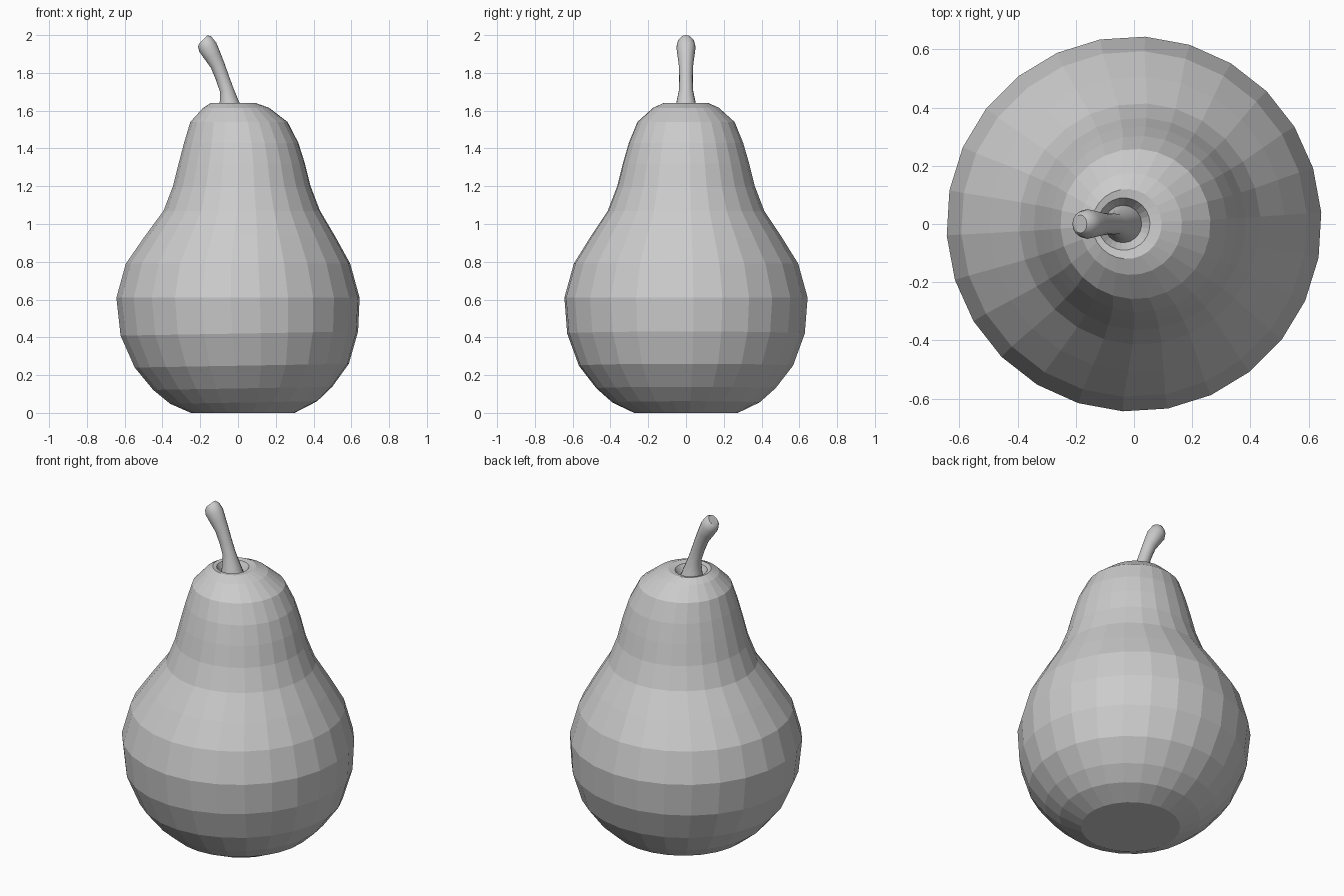
import bpy, bmesh
from math import sin, cos, radians, tau

if "Cube" in bpy.data.objects:
    bpy.data.objects.remove(bpy.data.objects["Cube"])


def ring_loft(name, rings, sides, start=0.0):
    """Loft closed rings: (centre x, centre z, radius, tilt in degrees toward -x)."""
    bm = bmesh.new()
    loops = []
    for cx, cz, r, tilt in rings:
        t = radians(tilt)
        loop = []
        for i in range(sides):
            a = start + tau * i / sides
            u, v = r * cos(a), r * sin(a)
            loop.append(bm.verts.new((cx + u * cos(t), v, cz + u * sin(t))))
        loops.append(loop)
    for lo, hi in zip(loops, loops[1:]):
        for i in range(sides):
            j = (i + 1) % sides
            bm.faces.new((lo[i], lo[j], hi[j], hi[i]))
    bm.faces.new(loops[0][::-1])
    bm.faces.new(loops[-1])
    bmesh.ops.recalc_face_normals(bm, faces=bm.faces)
    mesh = bpy.data.meshes.new(name)
    bm.to_mesh(mesh)
    bm.free()
    obj = bpy.data.objects.new(name, mesh)
    bpy.context.collection.objects.link(obj)
    return obj


# Fruit body: faceted, slightly lopsided, with a dimple at the top
body_rings = [
    (0.025, 0.00, 0.275, 0), (0.03, 0.055, 0.39, 1), (0.025, 0.13, 0.475, 1),
    (0.02, 0.25, 0.568, 1), (0.007, 0.42, 0.63, 1), (0.0, 0.61, 0.645, 0),
    (0.0, 0.79, 0.595, 0), (0.01, 0.93, 0.508, 0), (0.02, 1.07, 0.415, 0),
    (0.02, 1.20, 0.365, 0), (0.02, 1.32, 0.335, 0), (0.017, 1.43, 0.303, 0),
    (0.005, 1.54, 0.258, 0), (-0.01, 1.615, 0.175, 0), (-0.025, 1.64, 0.12, 0),
    (-0.035, 1.635, 0.09, 0), (-0.04, 1.575, 0.055, 0),
]
ring_loft("pear_body", body_rings, 26, radians(3.5))

# Stem: flared foot, thin shaft and a thick, bent tip
stem_rings = [
    (-0.035, 1.57, 0.070, 0), (-0.045, 1.64, 0.052, 5), (-0.06, 1.71, 0.037, 14),
    (-0.083, 1.775, 0.036, 18), (-0.108, 1.84, 0.038, 20), (-0.135, 1.89, 0.045, 24),
    (-0.160, 1.936, 0.051, 26), (-0.176, 1.966, 0.044, 36), (-0.184, 1.978, 0.031, 45),
]
stem = ring_loft("stem", stem_rings, 16)
bpy.context.view_layer.objects.active = stem
stem.select_set(True)
bpy.ops.object.shade_smooth_by_angle(angle=radians(35))
